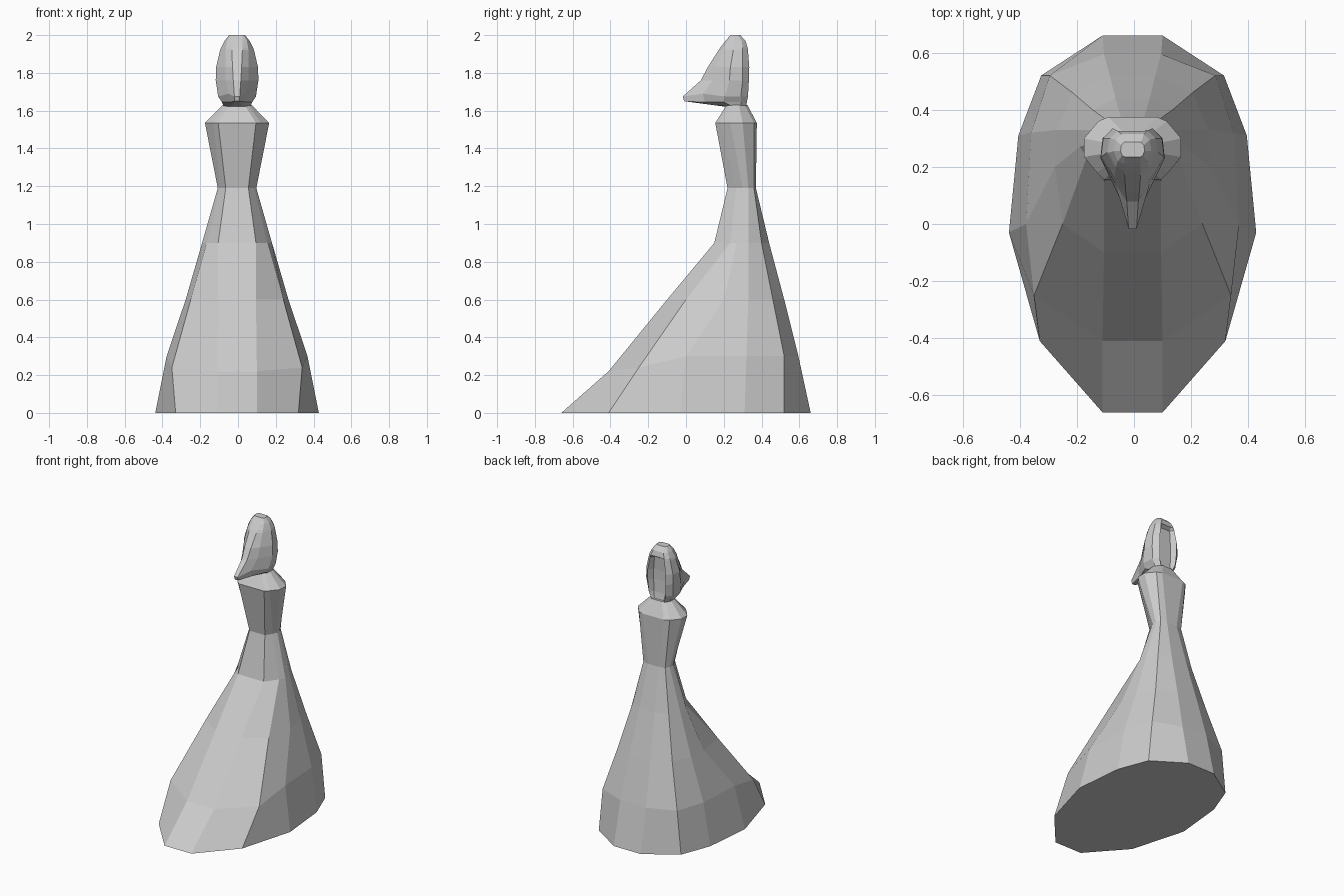
import bpy

CX = -0.005  # mirror line of the figure


def loft(name, rings):
    """Skin mirrored half-sections (front to back); each ring is (z, [(x, y[, z]), ...])."""
    verts, faces = [], []
    n = 2 * len(rings[0][1])
    for z, half in rings:
        pts = [(p[0], p[1], p[2] if len(p) > 2 else z) for p in half]
        verts += [(CX + x, y, h) for x, y, h in pts]
        verts += [(CX - x, y, h) for x, y, h in reversed(pts)]
    for r in range(len(rings) - 1):
        for i in range(n):
            j = (i + 1) % n
            faces.append((r * n + i, r * n + j, (r + 1) * n + j, (r + 1) * n + i))
    faces.append(tuple(reversed(range(n))))
    faces.append(tuple(range(len(verts) - n, len(verts))))
    mesh = bpy.data.meshes.new(name)
    mesh.from_pydata(verts, [], faces)
    mesh.update()
    obj = bpy.data.objects.new(name, mesh)
    bpy.context.collection.objects.link(obj)
    return obj


waist = (1.19, [(.06, .22), (.09, .265), (.102, .30), (.10, .33), (.085, .36), (.04, .37)])

# Flared gown, swept forward at the hem
loft("gown_skirt", [
    (0, [(.105, -.66), (.325, -.41), (.433, -.03), (.40, .31), (.32, .52), (.105, .66)]),
    (.3, [(.105, -.41, .22), (.345, -.25, .24), (.373, 0), (.355, .32), (.29, .52), (.1, .595)]),
    (.6, [(.1, -.10), (.245, 0), (.272, .2), (.265, .33), (.21, .46), (.08, .52)]),
    (.9, [(.1, .15), (.16, .235), (.185, .27), (.18, .33), (.14, .40), (.06, .44)]),
    waist,
])

# Tapered torso with sloping shoulders
loft("torso", [
    waist,
    (1.535, [(.1, .155), (.125, .18), (.17, .235), (.17, .30), (.12, .36), (.085, .375)]),
    (1.63, [(.04, .215), (.06, .225), (.077, .25), (.077, .28), (.055, .31), (.035, .325)]),
])

# Hooded head with a pointed front and a recess at the back
loft("head", [
    (1.62, [(.03, .215), (.045, .22), (.07, .25), (.07, .29), (.045, .32), (.03, .31)]),
    (1.645, [(.012, -.01, 1.65), (.04, .10), (.08, .20), (.08, .29), (.055, .322), (.04, .305)]),
    (1.675, [(.014, -.017), (.045, .09, 1.69), (.1, .205), (.095, .29), (.065, .328), (.045, .30)]),
    (1.76, [(.02, .078), (.06, .14), (.113, .23), (.105, .30), (.07, .333), (.05, .295)]),
    (1.83, [(.024, .115), (.062, .16), (.111, .235), (.103, .30), (.07, .335), (.05, .295)]),
    (1.92, [(.028, .172), (.06, .195), (.09, .25), (.083, .30), (.055, .328), (.04, .30)]),
    (1.935, [(.028, .182), (.058, .202), (.084, .25), (.078, .30), (.052, .326), (.03, .325)]),
    (1.97, [(.028, .21), (.052, .22), (.066, .255), (.06, .295), (.04, .315), (.03, .315)]),
    (2.0, [(.028, .235), (.036, .24), (.042, .255), (.04, .275), (.03, .287), (.02, .287)]),
])
